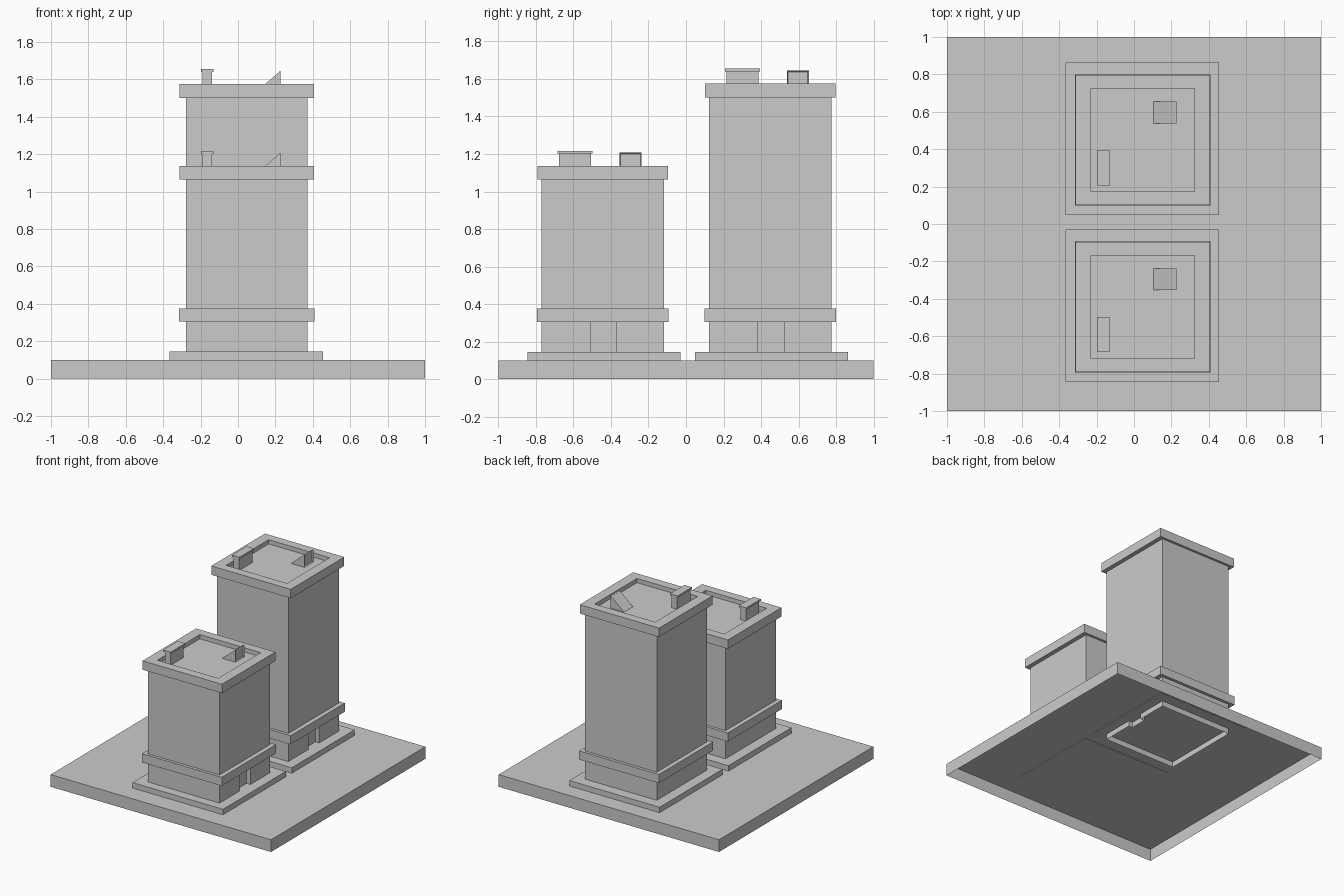
import bpy, bmesh

if "Cube" in bpy.data.objects:
    bpy.data.objects.remove(bpy.data.objects["Cube"])

CX = 0.047  # shared x centre of both towers


def finish(name, bm):
    bmesh.ops.recalc_face_normals(bm, faces=bm.faces)
    me = bpy.data.meshes.new(name)
    bm.to_mesh(me)
    bm.free()
    ob = bpy.data.objects.new(name, me)
    bpy.context.collection.objects.link(ob)
    return ob


def loft(name, loops, cap_start=False, cap_end=False):
    """Join equal-length point loops with quads."""
    bm = bmesh.new()
    rings = [[bm.verts.new(p) for p in loop] for loop in loops]
    n = len(rings[0])
    for a, b in zip(rings, rings[1:]):
        for i in range(n):
            j = (i + 1) % n
            bm.faces.new((a[i], a[j], b[j], b[i]))
    if cap_start:
        bm.faces.new(rings[0][::-1])
    if cap_end:
        bm.faces.new(rings[-1])
    return finish(name, bm)


def rect(x0, x1, y0, y1, z):
    return [(x0, y0, z), (x1, y0, z), (x1, y1, z), (x0, y1, z)]


def centred(cx, cy, hx, hy, z):
    return rect(cx - hx, cx + hx, cy - hy, cy + hy, z)


def box(name, cx, cy, hx, hy, z0, z1, bottom=True):
    return loft(name, [centred(cx, cy, hx, hy, z) for z in (z0, z1)], bottom, True)


def roof_hatch(name, cy, z0, z1):
    """Sloping stair hatch with an inset door on its +x side."""
    bm = bmesh.new()
    tri = [(0.105, z0), (0.226, z0), (0.226, z1)]
    a, b = [[bm.verts.new((x, cy + s * 0.058, z)) for x, z in tri] for s in (-1, 1)]
    bm.faces.new(a)
    bm.faces.new(b[::-1])
    for i in range(3):
        j = (i + 1) % 3
        bm.faces.new((a[i], b[i], b[j], a[j]))
    bmesh.ops.recalc_face_normals(bm, faces=bm.faces)
    door = [f for f in bm.faces if f.normal.x > 0.9]
    bmesh.ops.inset_region(bm, faces=door, thickness=0.008, depth=-0.008)
    return finish(name, bm)


def tower(tag, cy, top, wall_base):
    # stepped plinth
    box(tag + "_plinth", 0.045, cy + 0.006, 0.41, 0.408, 0.095, 0.145)
    # ground-floor wall with a recessed doorway on the +x side
    x0, x1, y0, y1 = CX - 0.325, CX + 0.325, cy - 0.327, cy + 0.327
    d0, d1, xi = cy - 0.067, cy + 0.073, CX + 0.29
    plan = [(x0, y0), (x1, y0), (x1, d0), (xi, d0), (xi, d1), (x1, d1), (x1, y1), (x0, y1)]
    loft(tag + "_entrance_wall", [[(x, y, z) for x, y in plan] for z in (wall_base, 0.305)])
    # band, shaft, cornice and sunken roof as one stepped profile
    profile = [(0.28, 0.28, 0.305), (0.362, 0.351, 0.305), (0.362, 0.351, 0.376),
               (0.325, 0.327, 0.376), (0.325, 0.327, top - 0.073),
               (0.36, 0.347, top - 0.073), (0.36, 0.347, top),
               (0.276, 0.275, top), (0.276, 0.275, top - 0.035)]
    loft(tag + "_shaft", [centred(CX, cy, hx, hy, z) for hx, hy, z in profile], cap_end=True)
    # chimney with cap, and roof hatch
    box(tag + "_chimney", -0.165, cy - 0.148, 0.025, 0.086, top - 0.035, top + 0.065)
    box(tag + "_chimney_cap", -0.165, cy - 0.148, 0.034, 0.094, top + 0.065, top + 0.08)
    roof_hatch(tag + "_roof_hatch", cy + 0.147, top - 0.035, top + 0.07)


# ground slab, open underneath
box("ground_slab", 0, 0, 1, 1, 0, 0.10, bottom=False)
tower("short_tower", -0.443, 1.137, 0.10)
tower("tall_tower", 0.449, 1.575, 0.05)
